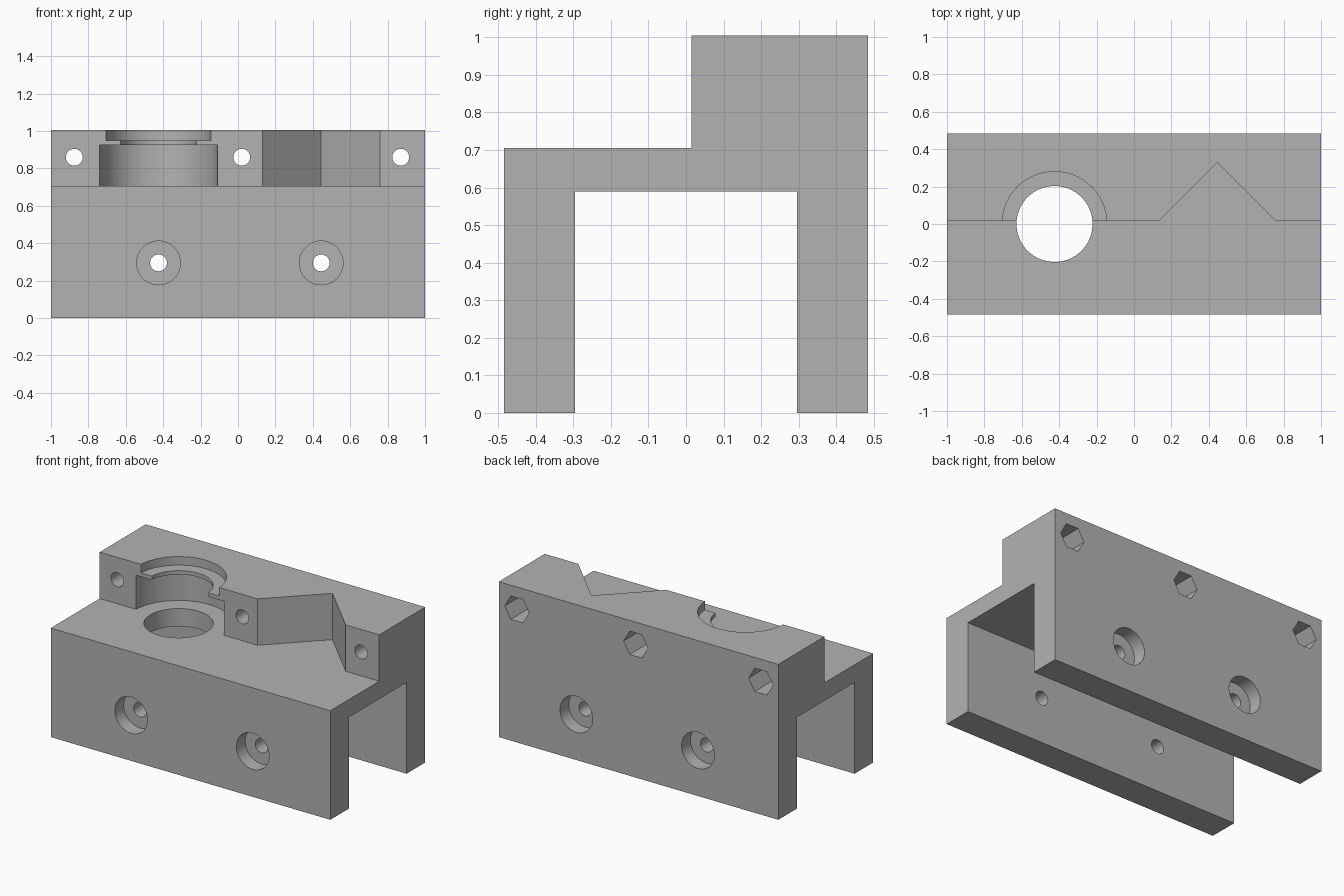
import bpy, bmesh, math

cube = bpy.data.objects.get("Cube")
if cube:
    bpy.data.objects.remove(cube, do_unlink=True)

grey = bpy.data.materials.new("plain grey")
grey.use_nodes = True
grey.diffuse_color = (0.45, 0.45, 0.45, 1)
grey.node_tree.nodes["Principled BSDF"].inputs["Base Color"].default_value = grey.diffuse_color


def prism(name, points, axis, low, high):
    """Extrude a 2D outline along an axis, giving a closed solid."""
    place = {"x": lambda a, b, t: (t, a, b),
             "y": lambda a, b, t: (a, t, b),
             "z": lambda a, b, t: (a, b, t)}[axis]
    bm = bmesh.new()
    ends = [[bm.verts.new(place(a, b, t)) for a, b in points] for t in (low, high)]
    for ring in ends:
        bm.faces.new(ring)
    n = len(points)
    for i in range(n):
        j = (i + 1) % n
        bm.faces.new((ends[0][i], ends[0][j], ends[1][j], ends[1][i]))
    bmesh.ops.recalc_face_normals(bm, faces=bm.faces)
    mesh = bpy.data.meshes.new(name)
    bm.to_mesh(mesh)
    bm.free()
    obj = bpy.data.objects.new(name, mesh)
    bpy.context.collection.objects.link(obj)
    return obj


def ring(a, b, radius, sides=64):
    steps = [math.tau * i / sides for i in range(sides)]
    return [(a + radius * math.cos(s), b + radius * math.sin(s)) for s in steps]


# Main body: channel section with a raised rear block
BACK, INNER, STEP = 0.485, 0.295, 0.015
ROOF, DECK, TOP = 0.59, 0.705, 1.005
section = [(-BACK, 0), (-INNER, 0), (-INNER, ROOF), (INNER, ROOF), (INNER, 0),
           (BACK, 0), (BACK, TOP), (STEP, TOP), (STEP, DECK), (-BACK, DECK)]
body = prism("clamp_body", section, "x", -1, 1)

# Stepped round seat and the bore through the deck
BORE_X, V_X = -0.425, 0.445
cutters = [
    prism("seat_cutter", ring(BORE_X, 0, 0.315, 96), "z", DECK, 0.925),
    prism("bore_cutter", ring(BORE_X, 0, 0.203, 96), "z", 0.5, 0.97),
    prism("rim_cutter", ring(BORE_X, 0, 0.28, 96), "z", 0.95, 1.1),
]

# V-shaped notch in the raised block
notch = [(V_X, 0.33), (V_X - 0.33, -0.0), (V_X + 0.33, -0.0)]
cutters.append(prism("notch_cutter", notch, "z", DECK, 1.1))

# Clamp bolt holes with hexagonal nut pockets at the back
for x in (-0.875, 0.02, 0.87):
    cutters.append(prism("bolt_cutter", ring(x, 0.86, 0.045, 32), "y", -0.1, 0.6))
    cutters.append(prism("nut_cutter", ring(x, 0.86, 0.087, 6), "y", 0.2, 0.6))

# Counterbored screw holes in both legs
for x in (BORE_X, V_X):
    cutters.append(prism("screw_cutter", ring(x, 0.295, 0.045, 32), "y", -0.6, 0.6))
    for side in (-1, 1):
        cutters.append(prism("head_cutter", ring(x, 0.295, 0.117, 48), "y",
                             side * (BACK - 0.09), side * 0.6))

# Carve every cutter out of the body
bpy.ops.object.select_all(action="DESELECT")
bpy.context.view_layer.objects.active = body
body.select_set(True)
for cutter in cutters:
    cutter.hide_render = True
    cut = body.modifiers.new(cutter.name, "BOOLEAN")
    cut.operation = "DIFFERENCE"
    cut.solver = "EXACT"
    cut.object = cutter
    bpy.ops.object.modifier_apply(modifier=cut.name)
for cutter in cutters:
    bpy.data.objects.remove(cutter, do_unlink=True)

body.data.materials.clear()
body.data.materials.append(grey)
bpy.ops.object.shade_smooth_by_angle(angle=math.radians(30))
